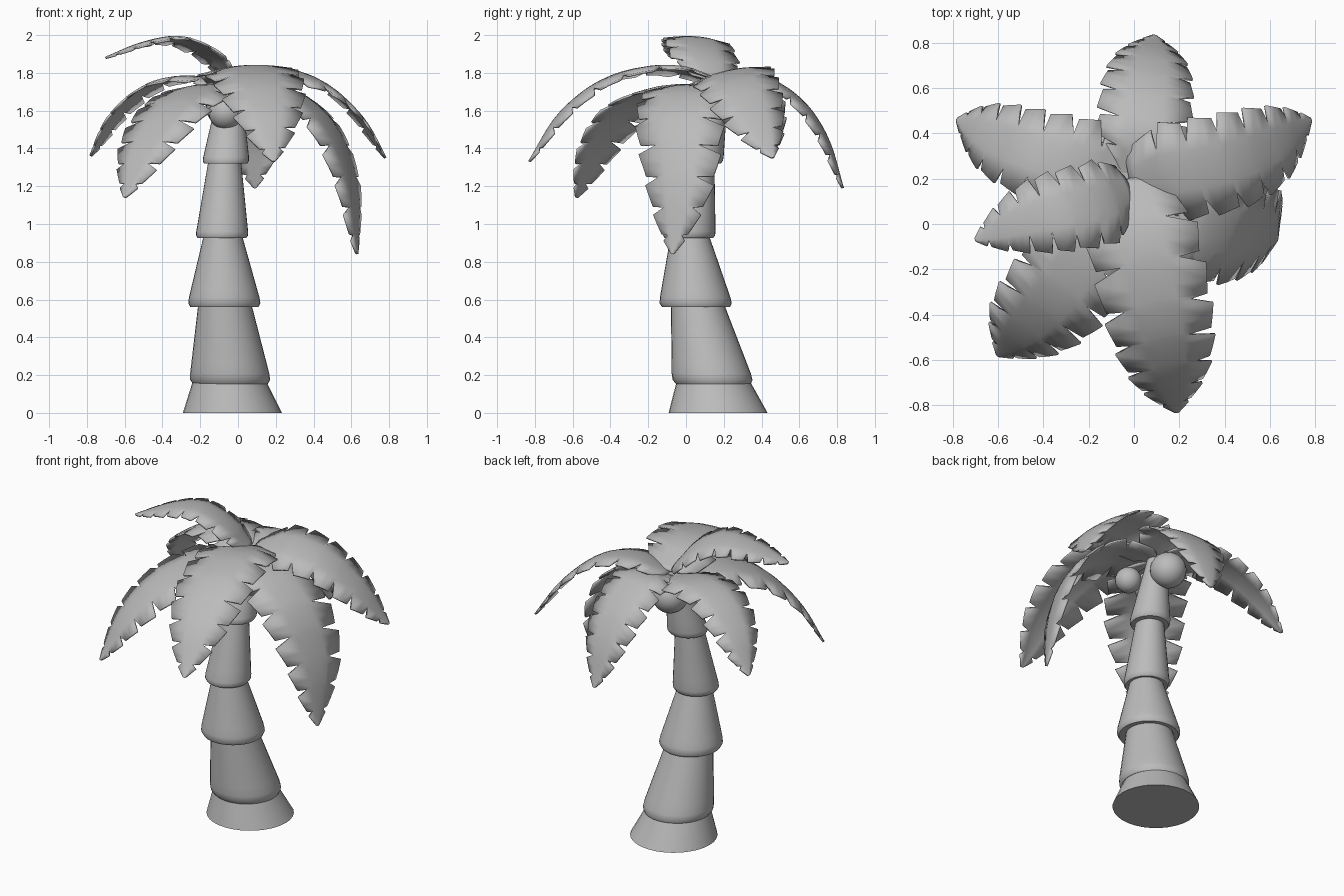
import bpy, bmesh, math, random
from mathutils import Vector

random.seed(4)
default_cube = bpy.data.objects.get("Cube")
if default_cube:
    bpy.data.objects.remove(default_cube, do_unlink=True)

GREY = (0.5, 0.5, 0.5, 1)
grey = bpy.data.materials.new("plain grey")
grey.use_nodes = True
grey.diffuse_color = GREY
grey.node_tree.nodes["Principled BSDF"].inputs["Base Color"].default_value = GREY


def finish(bm, name, angle=40):
    """Turn a bmesh into a smooth-shaded object with sharp creases."""
    bmesh.ops.recalc_face_normals(bm, faces=bm.faces[:])
    mesh = bpy.data.meshes.new(name)
    bm.to_mesh(mesh)
    bm.free()
    mesh.materials.append(grey)
    obj = bpy.data.objects.new(name, mesh)
    bpy.context.collection.objects.link(obj)
    bpy.ops.object.select_all(action="DESELECT")
    obj.select_set(True)
    bpy.context.view_layer.objects.active = obj
    bpy.ops.object.shade_smooth_by_angle(angle=math.radians(angle))
    return obj


def trunk_segment(name, bottom, top, lip, sides=32):
    """Leaning tapered tube; bottom and top are (x, y, z, radius)."""
    bottom, top = Vector(bottom), Vector(top)
    rings = [bottom.lerp(top, k / 4) for k in range(5)]
    if lip:
        # rounded lower rim
        rings[0] = bottom.lerp(top, lip / (top.z - bottom.z))
        for height, shrink in ((0.4, 0.98), (0, 0.9)):
            ring = bottom.lerp(top, height * lip / (top.z - bottom.z))
            ring.w *= shrink
            rings.insert(0, ring)
    bm = bmesh.new()
    loops = []
    for r in rings:
        angles = [math.tau * k / sides for k in range(sides)]
        loops.append([bm.verts.new((r.x + r.w * math.cos(a), r.y + r.w * math.sin(a), r.z))
                      for a in angles])
    for low, high in zip(loops, loops[1:]):
        for k in range(sides):
            n = (k + 1) % sides
            bm.faces.new((low[k], low[n], high[n], high[k]))
    bm.faces.new(loops[0])
    bm.faces.new(loops[-1])
    return finish(bm, name)


def along(points, t):
    """Catmull-Rom position through the given points, t from 0 to 1."""
    pts = [2 * points[0] - points[1], *points, 2 * points[-1] - points[-2]]
    f = t * (len(points) - 1)
    i = max(0, min(int(f), len(points) - 2))
    f -= i
    a, b, c, d = pts[i:i + 4]
    return 0.5 * (2 * b + (c - a) * f + (2 * a - 5 * b + 4 * c - d) * f ** 2
                  + (3 * b - a - 3 * c + d) * f ** 3)


def frond(name, width, roll, path, leaflets=8):
    """Arched palm leaf with a notch between neighbouring leaflets."""
    points = [Vector(p) for p in path]
    flat = points[-1] - points[0]
    side = Vector((-flat.y, flat.x, 0)).normalized()
    side = (side + Vector((0, 0, roll))).normalized()
    bm = bmesh.new()
    rows = []
    for i in range(leaflets):
        for part in (0, 0.2, 0.6, 0.93):
            t = 1 - (1 - (i + part) / leaflets) ** 1.3
            envelope = width * min(1, 0.5 + 3 * t) * (1 - t ** 4.5) + 0.006
            tangent = (along(points, min(t + 0.01, 1)) - along(points, t - 0.01)).normalized()
            up = tangent.cross(side).normalized()
            centre = along(points, t)
            row = []
            for u in (-1, -0.4, -0.2, 0, 0.2, 0.4, 1):
                reach = u
                if abs(u) == 1:
                    reach *= random.uniform(0.45, 0.7) if part == 0 else 1.1 - 0.12 * part
                forward = 0.1 * envelope * abs(reach)
                sag = 0.12 * envelope * reach ** 2
                row.append(bm.verts.new(centre + side * reach * envelope
                                        + tangent * forward - up * sag))
            rows.append(row)
    for a, b in zip(rows, rows[1:]):
        for k in range(len(a) - 1):
            bm.faces.new((a[k], a[k + 1], b[k + 1], b[k]))
    # pointed tip
    tip = bm.verts.new(points[-1])
    for k in range(len(rows[-1]) - 1):
        bm.faces.new((rows[-1][k], rows[-1][k + 1], tip))
    obj = finish(bm, name)
    solid = obj.modifiers.new("thickness", "SOLIDIFY")
    solid.thickness = 0.012
    solid.offset = 0
    return obj


def coconut(name, radius, centre):
    bm = bmesh.new()
    bmesh.ops.create_uvsphere(bm, u_segments=24, v_segments=16, radius=radius)
    bmesh.ops.translate(bm, verts=bm.verts[:], vec=centre)
    return finish(bm, name)


# Trunk, from the ground upwards
trunk_segment("trunk_base", (-0.03, 0.17, 0, 0.262), (-0.045, 0.145, 0.165, 0.195), 0)
trunk_segment("trunk_lower", (-0.04, 0.145, 0.153, 0.22), (-0.07, 0.06, 0.58, 0.14), 0.055)
trunk_segment("trunk_middle", (-0.072, 0.053, 0.56, 0.2), (-0.08, 0.02, 0.945, 0.1), 0.05)
trunk_segment("trunk_upper", (-0.085, 0.015, 0.925, 0.142), (-0.07, 0.065, 1.345, 0.085), 0.035)
trunk_segment("trunk_top", (-0.065, 0.07, 1.32, 0.127), (-0.04, 0.17, 1.74, 0.055), 0.035)

# Coconuts under the crown
coconut("coconut_back", 0.11, (-0.06, 0.25, 1.62))
coconut("coconut_left", 0.08, (0.07, 0.03, 1.6))
coconut("coconut_front", 0.09, (-0.065, 0.06, 1.59))

# Crown of fronds
frond("frond_back", 0.195, 0, [
    (-0.01, 0.18, 1.72), (0.04, 0.4, 1.775), (0.06, 0.6, 1.66),
    (0.08, 0.74, 1.46), (0.09, 0.83, 1.19)])
frond("frond_front", 0.23, 0.06, [
    (-0.02, 0.2, 1.75), (0.04, -0.08, 1.835), (0.11, -0.4, 1.78),
    (0.16, -0.65, 1.6), (0.19, -0.83, 1.33)])
frond("frond_back_left", 0.21, 0.2, [
    (-0.02, 0.2, 1.74), (0.2, 0.23, 1.81), (0.44, 0.28, 1.755),
    (0.64, 0.36, 1.58), (0.78, 0.46, 1.35)])
frond("frond_left", 0.235, 0, [
    (-0.02, 0.16, 1.72), (0.24, 0.01, 1.72), (0.47, -0.04, 1.54),
    (0.6, -0.04, 1.22), (0.63, -0.07, 0.84)])
frond("frond_back_right", 0.185, 0, [
    (-0.03, 0.2, 1.72), (-0.24, 0.27, 1.78), (-0.46, 0.32, 1.74),
    (-0.65, 0.39, 1.58), (-0.78, 0.46, 1.36)])
frond("frond_right", 0.175, 0.08, [
    (-0.02, 0.16, 1.76), (-0.13, 0.1, 1.9), (-0.31, 0.06, 1.985),
    (-0.5, 0.01, 1.96), (-0.7, -0.07, 1.88)])
frond("frond_front_right", 0.23, 0, [
    (-0.04, 0.16, 1.72), (-0.18, -0.08, 1.73), (-0.34, -0.31, 1.63),
    (-0.49, -0.47, 1.42), (-0.6, -0.58, 1.14)])
